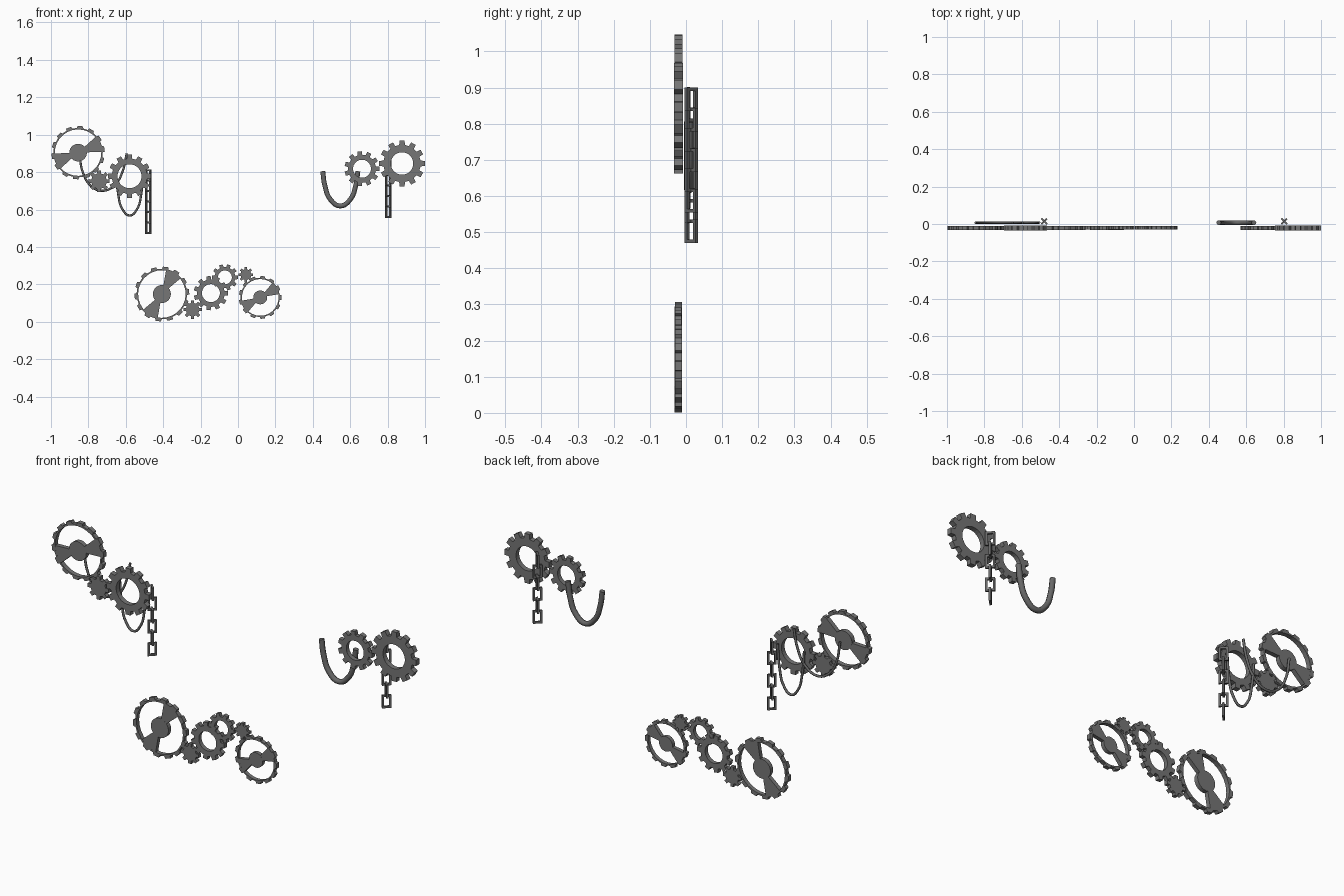
import bpy, bmesh, math
from mathutils import Matrix, Vector

if "Cube" in bpy.data.objects:
    bpy.data.objects.remove(bpy.data.objects["Cube"])

Y_GEAR = -0.021   # centre plane of the gear plates


def material(name, g):
    m = bpy.data.materials.new(name)
    m.diffuse_color = (g, g, g, 1)
    m.use_nodes = True
    m.node_tree.nodes["Principled BSDF"].inputs["Base Color"].default_value = m.diffuse_color
    return m


IRON = material("dark_iron", 0.18)
STEEL = material("dark_steel", 0.14)


def to_object(name, bm, mat):
    bmesh.ops.recalc_face_normals(bm, faces=bm.faces)
    me = bpy.data.meshes.new(name)
    bm.to_mesh(me)
    bm.free()
    me.materials.append(mat)
    ob = bpy.data.objects.new(name, me)
    bpy.context.collection.objects.link(ob)
    return ob


def plate(bm, half, pts, hole=None):
    """Extrude a closed xz outline along y, with an optional inner loop of equal length."""
    yf, yb = Y_GEAR - half, Y_GEAR + half

    def ring(loop, y):
        return [bm.verts.new((x, y, z)) for x, z in loop]
    n = len(pts)
    f, b = ring(pts, yf), ring(pts, yb)
    if hole:
        hf, hb = ring(hole, yf), ring(hole, yb)
    else:
        bm.faces.new(f)
        bm.faces.new(b)
    for i in range(n):
        j = (i + 1) % n
        bm.faces.new((f[i], f[j], b[j], b[i]))
        if hole:
            bm.faces.new((hf[i], hf[j], hb[j], hb[i]))
            bm.faces.new((f[i], f[j], hf[j], hf[i]))
            bm.faces.new((b[i], b[j], hb[j], hb[i]))


def gear(name, cx, cz, half, r_tip, r_root, teeth, r_hole=0, spoke=None, phase=0):
    def polar(r, a):
        return (cx + r * math.cos(a), cz + r * math.sin(a))
    bm = bmesh.new()
    step = 2 * math.pi / teeth
    outer, inner = [], []
    for i in range(teeth):
        for frac, r in ((-0.29, r_root), (-0.22, r_tip), (0.22, r_tip), (0.29, r_root)):
            a = (i + frac) * step + math.radians(phase)
            outer.append(polar(r, a))
            inner.append(polar(r_hole, a))
    plate(bm, half, outer, inner if r_hole else None)
    if spoke is not None:
        # hub disc and two opposite wedge spokes
        hub = r_hole * 0.38
        plate(bm, half, [polar(hub, k * math.pi / 12) for k in range(24)])
        for turn in (0, 180):
            angs = [math.radians(spoke + turn + d) for d in (-20, -10, 0, 10, 20)]
            plate(bm, half * 0.98, [polar(r_hole * 1.02, a) for a in angs] +
                  [polar(hub * 0.9, a) for a in reversed(angs)])
    return to_object(name, bm, IRON)


# Upper left gears
gear("gear_left_large", -0.855, 0.904, 0.0115, 0.143, 0.132, 14, 0.124, 22, 8)
gear("gear_left_pinion", -0.743, 0.752, 0.0115, 0.058, 0.042, 8)
gear("gear_left_ring", -0.58, 0.778, 0.0125, 0.116, 0.095, 12, 0.064)
# Upper right gears
gear("gear_right_ring_small", 0.663, 0.818, 0.011, 0.094, 0.075, 11, 0.048)
gear("gear_right_ring_large", 0.877, 0.846, 0.0125, 0.123, 0.1, 12, 0.06)
# Lower gears
gear("gear_low_large", -0.407, 0.148, 0.0105, 0.147, 0.135, 14, 0.127, 60, 5)
gear("gear_low_pinion", -0.243, 0.065, 0.0095, 0.05, 0.036, 8)
gear("gear_low_ring_a", -0.145, 0.153, 0.0105, 0.092, 0.074, 11, 0.048)
gear("gear_low_ring_b", -0.07, 0.237, 0.0095, 0.071, 0.056, 10, 0.037)
gear("gear_low_pinion_small", 0.042, 0.252, 0.009, 0.04, 0.029, 8)
gear("gear_low_medium", 0.119, 0.13, 0.0095, 0.115, 0.105, 13, 0.098, 30)


def chain(name, x, top, links=6):
    """Square-wired rectangular links, turned 45 degrees alternately left and right."""
    bm = bmesh.new()
    hw, hl, w = 0.021, 0.0325, 0.0095
    for k in range(links):
        m = Matrix.Translation((x, 0.0145, top - hl - k * 0.056)) @ \
            Matrix.Rotation(math.radians(45 if k % 2 else -45), 4, 'Z')
        loops = []
        for d, y in ((0, -w / 2), (0, w / 2), (w, w / 2), (w, -w / 2)):
            loops.append([bm.verts.new(m @ Vector((sx * (hw - d), y, sz * (hl - d))))
                          for sx, sz in ((-1, -1), (1, -1), (1, 1), (-1, 1))])
        for a in range(4):
            for i in range(4):
                j, b = (i + 1) % 4, (a + 1) % 4
                bm.faces.new((loops[a][i], loops[a][j], loops[b][j], loops[b][i]))
    return to_object(name, bm, STEEL)


chain("chain_left", -0.48, 0.815)
chain("chain_right", 0.803, 0.9)


def cable(name, pts, radius):
    """Round tube hanging along a smooth path of xz points."""
    cu = bpy.data.curves.new(name, 'CURVE')
    cu.dimensions = '3D'
    cu.bevel_depth = radius
    cu.bevel_resolution = 2
    cu.use_fill_caps = True
    cu.resolution_u = 6
    cu.materials.append(STEEL)
    sp = cu.splines.new('BEZIER')
    sp.bezier_points.add(len(pts) - 1)
    for p, (x, z) in zip(sp.bezier_points, pts):
        p.co = (x, 0.007, z)
        p.handle_left_type = p.handle_right_type = 'AUTO'
    ob = bpy.data.objects.new(name, cu)
    bpy.context.collection.objects.link(ob)


# Hanging cables
cable("cable_long", [(-0.848, 0.9), (-0.83, 0.8), (-0.785, 0.725), (-0.72, 0.7),
                     (-0.655, 0.735), (-0.615, 0.81), (-0.595, 0.9)], 0.006)
cable("cable_short", [(-0.652, 0.8), (-0.641, 0.685), (-0.618, 0.602), (-0.579, 0.568),
                      (-0.54, 0.602), (-0.517, 0.685), (-0.506, 0.8)], 0.006)
cable("pipe_right", [(0.453, 0.805), (0.464, 0.73), (0.493, 0.655), (0.547, 0.619),
                     (0.601, 0.655), (0.63, 0.73), (0.641, 0.805)], 0.013)
